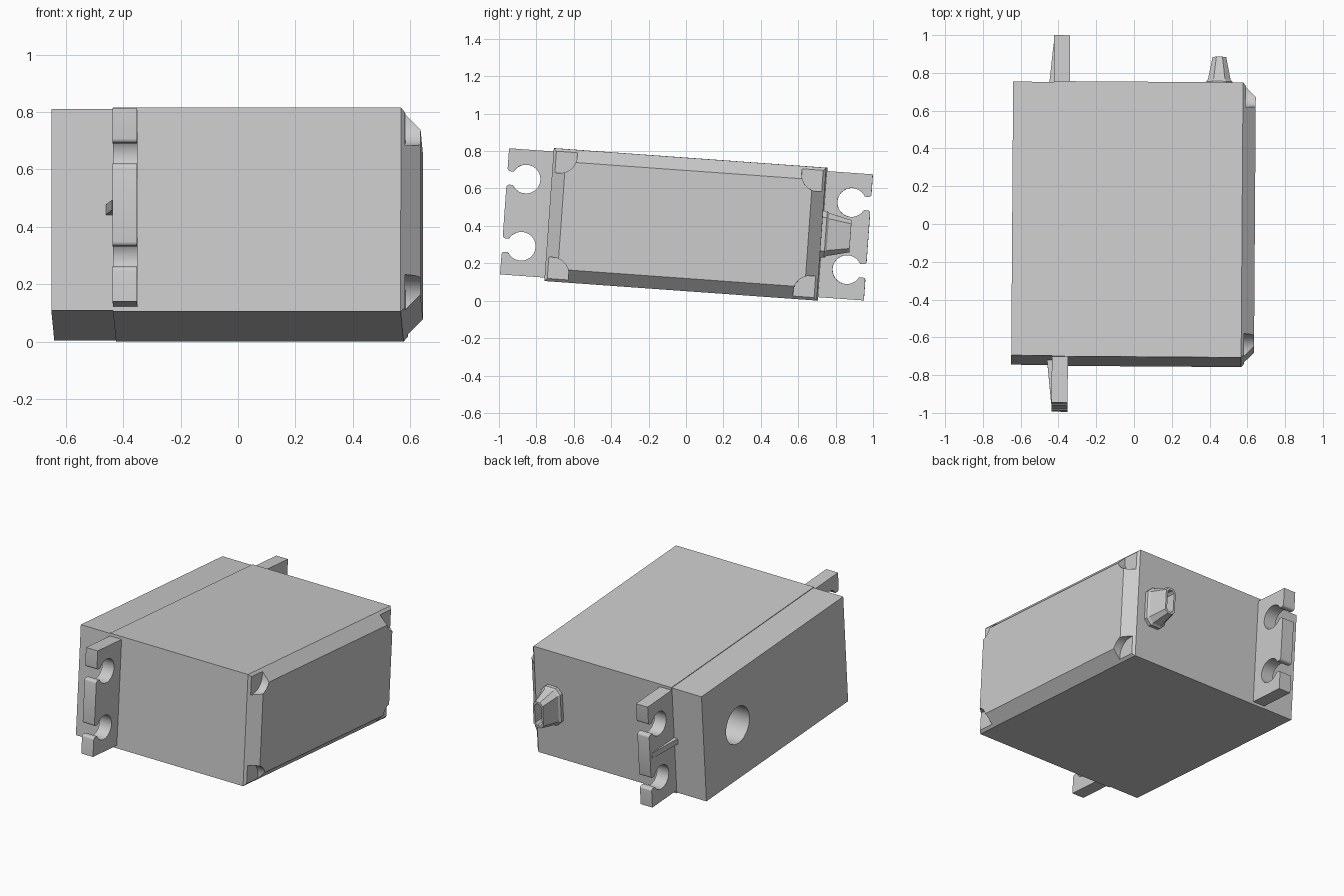
import bpy, bmesh
from math import sin, cos, pi, radians, asin
from mathutils import Euler, Matrix, Vector

cube = bpy.data.objects.get("Cube")
if cube:
    bpy.data.objects.remove(cube, do_unlink=True)

grey = bpy.data.materials.new("light grey plastic")
grey.use_nodes = True
grey.diffuse_color = (0.6, 0.6, 0.6, 1)
grey.node_tree.nodes["Principled BSDF"].inputs["Base Color"].default_value = (0.6, 0.6, 0.6, 1)

# The whole unit rests slightly tilted
POSE = Matrix.Translation((0, 0, 0.408)) @ Euler((radians(-4.1), 0, radians(-0.4))).to_matrix().to_4x4()
HALF_L, HALF_H = 0.73, 0.356
SEAM, SHOULDER, END = -0.43, 0.572, 0.64


def finish(name, bm):
    bmesh.ops.recalc_face_normals(bm, faces=bm.faces)
    mesh = bpy.data.meshes.new(name)
    bm.to_mesh(mesh)
    bm.free()
    mesh.materials.append(grey)
    obj = bpy.data.objects.new(name, mesh)
    bpy.context.collection.objects.link(obj)
    obj.matrix_world = POSE
    return obj


def loft(name, rings):
    """Skin a list of matching point rings and cap both ends."""
    bm = bmesh.new()
    loops = [[bm.verts.new(p) for p in ring] for ring in rings]
    for a, b in zip(loops, loops[1:]):
        for i in range(len(a)):
            j = (i + 1) % len(a)
            bm.faces.new((a[i], a[j], b[j], b[i]))
    bm.faces.new(loops[0])
    bm.faces.new(loops[-1])
    return finish(name, bm)


def prism(name, profile, x0, x1):
    return loft(name, [[(x, y, z) for y, z in profile] for x in (x0, x1)])


def rect(a, b):
    return [(-a, -b), (a, -b), (a, b), (-a, b)]


def arc(cy, cz, r, start, end, n):
    return [(cy + r * cos(start + (end - start) * i / n),
             cz + r * sin(start + (end - start) * i / n)) for i in range(n + 1)]


def activate(obj):
    bpy.ops.object.select_all(action='DESELECT')
    obj.select_set(True)
    bpy.context.view_layer.objects.active = obj


def cut(obj, cutter):
    cutter.hide_render = True
    mod = obj.modifiers.new("cut", 'BOOLEAN')
    mod.operation = 'DIFFERENCE'
    mod.solver = 'EXACT'
    mod.object = cutter
    activate(obj)
    bpy.ops.object.modifier_apply(modifier=mod.name)
    bpy.data.objects.remove(cutter, do_unlink=True)


def smooth(obj):
    activate(obj)
    bpy.ops.object.shade_smooth_by_angle(angle=radians(30))


# Main case with a chamfered end
inset = END - SHOULDER
case = loft("main_case", [
    [(x, y, z) for y, z in rect(HALF_L - d, HALF_H - d)]
    for x, d in ((SEAM, 0), (SHOULDER, 0), (END, inset))])

# Rounded screw pockets in the four corners of the end
for sy in (-1, 1):
    for sz in (-1, 1):
        iy, iz, r, out = HALF_L - 0.128, HALF_H - 0.13, 0.09, 0.2
        outline = [(iy + out, iz), (iy + out, iz + out), (iy, iz + out)]
        outline += arc(iy + r, iz + r, r, pi, 1.5 * pi, 8)
        cut(case, prism("pocket_cutter", [(sy * y, sz * z) for y, z in outline],
                        SHOULDER + 0.015, END + 0.1))
smooth(case)

# Lid with the blind shaft hole
lid = prism("lid", rect(HALF_L - 0.004, HALF_H - 0.004), -0.645, SEAM)
cut(lid, prism("hole_cutter", arc(0.38, 0, 0.12, 0, 2 * pi * 31 / 32, 31), -0.8, SEAM - 0.01))
smooth(lid)


# Mounting tabs with keyhole slots, and a tapering rib on each
def keyhole(edge, cy, cz, r, half, soft):
    """Slot outline from the upper lip to the lower lip."""
    a = asin(half / r)
    upper = arc(edge - soft, cz + half + soft, soft, 0, -pi / 2, 4)
    lower = arc(edge - soft, cz - half - soft, soft, pi / 2, 0, 4)
    return upper + arc(cy, cz, r, a, 2 * pi - a, 24) + lower


tab_edge, tab_h = 0.975, 0.338
for side, label in ((-1, "front"), (1, "back")):
    outline = [(HALF_L - 0.03, -tab_h), (HALF_L - 0.03, tab_h), (tab_edge, tab_h)]
    for cz in (0.18, -0.18):
        outline += keyhole(tab_edge, 0.873, cz, 0.077, 0.036, 0.015)
    outline.append((tab_edge, -tab_h))
    tab = prism(label + "_mounting_tab", [(side * y, z) for y, z in outline], SEAM, -0.345)
    smooth(tab)
    wedge = [(SEAM + 0.01, HALF_L - 0.02), (SEAM - 0.027, HALF_L - 0.02),
             (SEAM - 0.002, tab_edge - 0.02), (SEAM + 0.01, tab_edge - 0.02)]
    loft(label + "_rib", [[(x, side * y, z) for x, y in wedge] for z in (-0.018, 0.018)])


# Hollow cable sleeve: chamfered rings stepping outwards, then back inside
def sleeve_ring(y, hx, hz, c):
    corners = [(hx - c, hz), (hx, hz - c), (hx, c - hz), (hx - c, -hz),
               (c - hx, -hz), (-hx, c - hz), (-hx, hz - c), (c - hx, hz)]
    return [(0.446 + x, y, z) for x, z in corners]


loft("cable_sleeve", [
    sleeve_ring(HALF_L - 0.01, 0.07, 0.125, 0.035),
    sleeve_ring(0.752, 0.07, 0.125, 0.035),
    sleeve_ring(0.764, 0.06, 0.115, 0.03),
    sleeve_ring(0.885, 0.036, 0.086, 0.02),
    sleeve_ring(0.885, 0.024, 0.072, 0.014),
    sleeve_ring(0.78, 0.024, 0.072, 0.014)])
